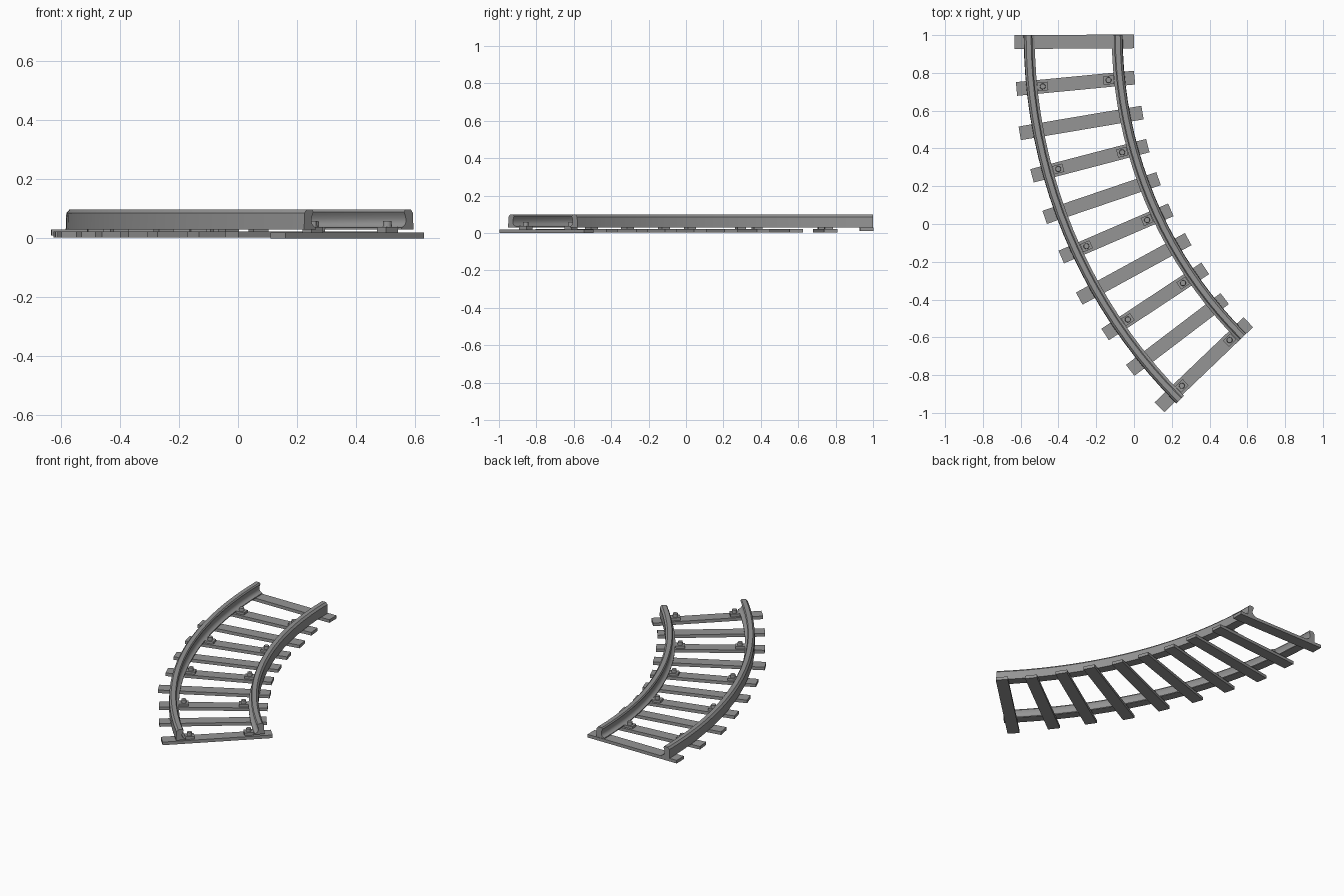
import bpy, bmesh, math
from mathutils import Matrix, Vector

if "Cube" in bpy.data.objects:
    bpy.data.objects.remove(bpy.data.objects["Cube"])

CX, CY, R, HALF, SWEEP = 2.175, 1.0, 2.497, 0.233, math.radians(45)

# Dark grey metal
dark = bpy.data.materials.new("dark_grey")
dark.diffuse_color = (0.3, 0.3, 0.3, 1)
dark.use_nodes = True
dark.node_tree.nodes["Principled BSDF"].inputs["Base Color"].default_value = dark.diffuse_color


def finish(name, bm, smooth=False):
    bmesh.ops.recalc_face_normals(bm, faces=bm.faces[:])
    me = bpy.data.meshes.new(name)
    bm.to_mesh(me)
    bm.free()
    me.materials.append(dark)
    ob = bpy.data.objects.new(name, me)
    bpy.context.collection.objects.link(ob)
    if smooth:
        bpy.context.view_layer.objects.active = ob
        ob.select_set(True)
        bpy.ops.object.shade_smooth_by_angle(angle=math.radians(40))
        ob.select_set(False)
    return ob


def add_box(bm, center, size, angle):
    m = (Matrix.Translation(center) @ Matrix.Rotation(angle, 4, 'Z')
         @ Matrix.Diagonal((*size, 1)))
    bmesh.ops.create_cube(bm, size=1, matrix=m)


# Rail profile: (offset towards track middle, z); plain outside, hollowed inside
PROFILE = [(-0.029, 0.03), (-0.027, 0.086), (-0.016, 0.098), (0.010, 0.098),
           (0.016, 0.09), (0.011, 0.08), (0.007, 0.067), (0.007, 0.055),
           (0.012, 0.045), (0.02, 0.039), (0.029, 0.036), (0.029, 0.03)]


def rail(name, radius, inward, steps=20):
    bm = bmesh.new()
    rings = []
    for i in range(steps + 1):
        a = SWEEP * i / steps
        rings.append([bm.verts.new((CX - (radius + inward * o) * math.cos(a),
                                    CY - (radius + inward * o) * math.sin(a), z))
                      for o, z in PROFILE])
    n = len(PROFILE)
    for p, q in zip(rings, rings[1:]):
        for k in range(n):
            bm.faces.new((p[k], p[(k + 1) % n], q[(k + 1) % n], q[k]))
    bm.faces.new(rings[0])
    bm.faces.new(rings[-1])
    finish(name, bm, True)


rail("outer_rail", R + HALF, -1)
rail("inner_rail", R - HALF, 1)

# Sleepers, laid slightly unevenly: left end x, y and right end x, y
SLEEPERS = [(-.633, .963, 0, .967), (-.622, .715, .003, .775),
            (-.605, .48, .045, .59), (-.54, .255, .073, .415),
            (-.473, .035, .13, .24), (-.385, -.175, .195, .075),
            (-.29, -.395, .287, -.08), (-.153, -.585, .377, -.235),
            (-.02, -.775, .48, -.395), (.135, -.97, .605, -.52)]

for i, (x0, y0, x1, y1) in enumerate(SLEEPERS):
    a, b = Vector((x0, y0)), Vector((x1, y1))
    d, mid = b - a, (a + b) / 2
    ang = math.atan2(d.y, d.x)
    base = 0.01 if i == 0 else (0.0 if i == 9 else 0.003)
    bm = bmesh.new()
    add_box(bm, (mid.x, mid.y, base + 0.01), (d.length, 0.073, 0.02), ang)
    finish(f"sleeper_{i + 1}", bm)
    # Rail clips and bolts on every second sleeper
    if i % 2:
        u = d.normalized()
        rail_mid = Vector((CX, CY)) + (mid - Vector((CX, CY))).normalized() * R
        for side in (-1, 1):
            p = rail_mid + u * side * (HALF - 0.058)
            bm = bmesh.new()
            add_box(bm, (p.x, p.y, 0.029), (0.055, 0.045, 0.018), ang)
            bmesh.ops.create_cone(bm, cap_ends=True, segments=12, radius1=0.016,
                                  radius2=0.014, depth=0.024,
                                  matrix=Matrix.Translation((p.x, p.y, 0.046)))
            finish(f"clip_bolt_{i + 1}_{'left' if side < 0 else 'right'}", bm)
